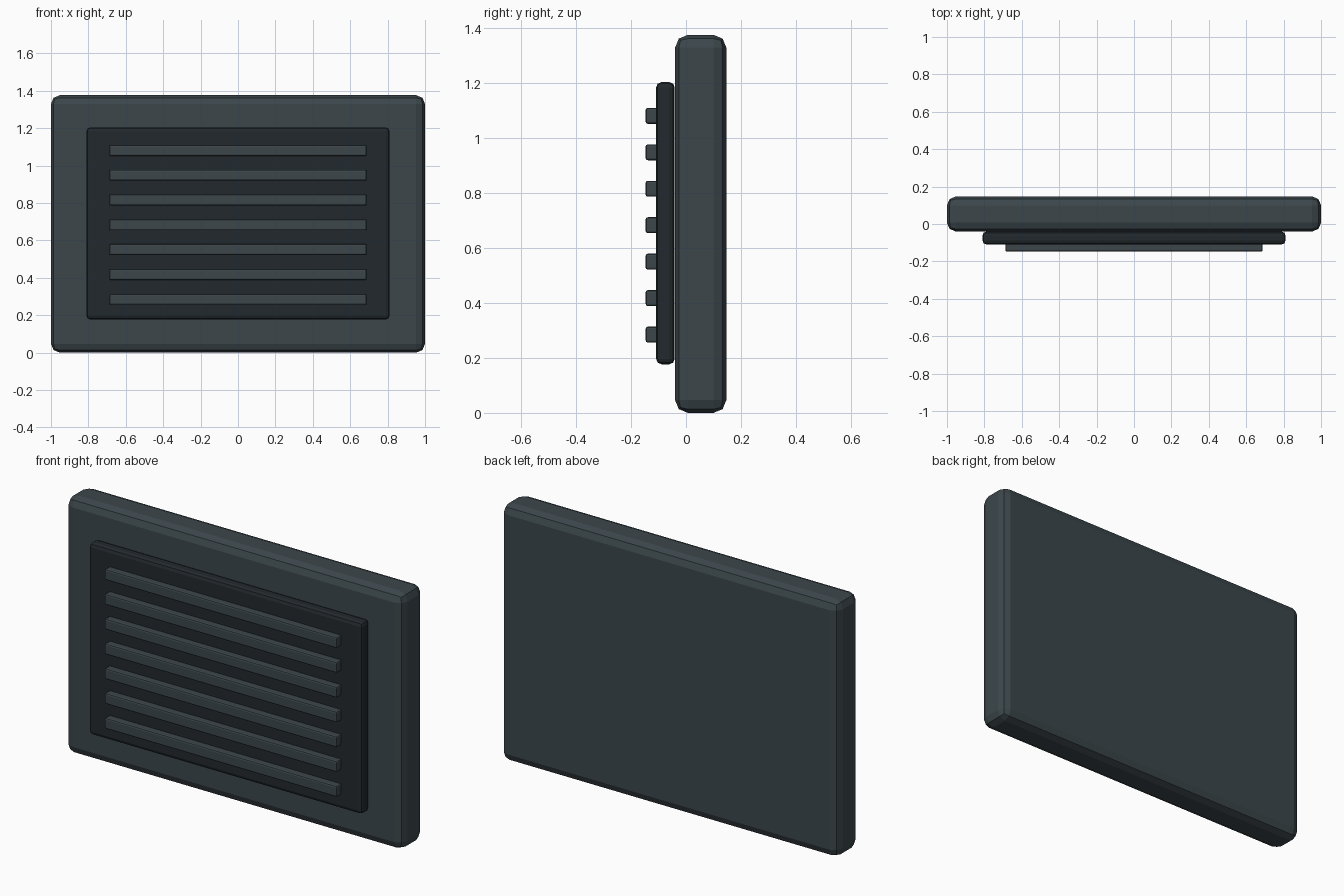
import bpy

if "Cube" in bpy.data.objects:
    bpy.data.objects.remove(bpy.data.objects["Cube"])


def material(name, rgb):
    m = bpy.data.materials.new(name)
    m.diffuse_color = (*rgb, 1)
    m.use_nodes = True
    m.node_tree.nodes["Principled BSDF"].inputs["Base Color"].default_value = m.diffuse_color
    return m


def rounded_box(name, x, y, z, bevel, segments, mat):
    """Box from (min, max) ranges with bevelled edges."""
    ranges = (x, y, z)
    bpy.ops.mesh.primitive_cube_add(size=1, location=[(a + b) / 2 for a, b in ranges])
    ob = bpy.context.object
    ob.name = name
    ob.scale = [b - a for a, b in ranges]
    bpy.ops.object.transform_apply(location=False, rotation=False, scale=True)
    mod = ob.modifiers.new("bevel", 'BEVEL')
    mod.width = bevel
    mod.segments = segments
    ob.data.materials.append(mat)
    return ob


slate = material("slate", (0.045, 0.062, 0.07))
dark = material("dark_slate", (0.016, 0.022, 0.026))

# Thick backing plate
rounded_box("back_plate", (-1, 1), (-0.04, 0.147), (0, 1.376), 0.047, 2, slate)

# Dark raised panel
rounded_box("vent_panel", (-0.81, 0.81), (-0.109, -0.041), (0.177, 1.204), 0.02, 2, dark)

# Seven horizontal slats
for i in range(7):
    z = 0.285 + i * 0.1327
    rounded_box(f"slat_{i + 1}", (-0.688, 0.688), (-0.147, -0.092),
                (z - 0.029, z + 0.029), 0.008, 2, slate)
